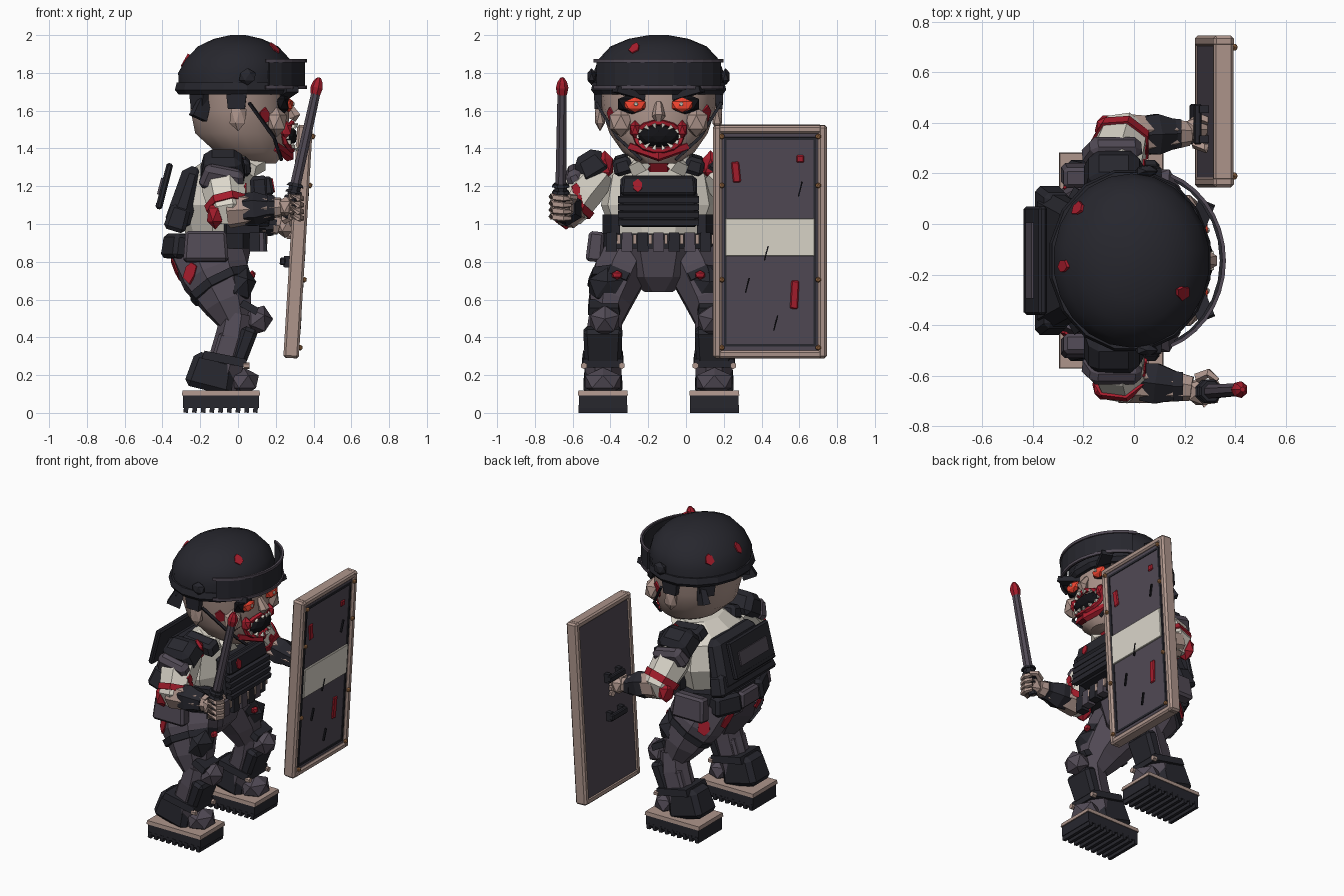
import bpy, bmesh, math, random
from mathutils import Vector as V, Euler, Matrix
from mathutils.bvhtree import BVHTree

if "Cube" in bpy.data.objects:
    bpy.data.objects.remove(bpy.data.objects["Cube"])

random.seed(4)
CY = -0.145                      # body centre line (figure faces +x)
SIDES = ((-1, "right"), (1, "left"))
COL = dict(dark=(.02, .02, .027), grey=(.082, .068, .09), skin=(.42, .3, .26), white=(.72, .68, .6),
           red=(.38, .012, .025), glow=(.9, .06, .03), black=(.006, .006, .008), brass=(.4, .18, .07))
MAT = {}
for k, c in COL.items():
    MAT[k] = bpy.data.materials.new(k)
    MAT[k].diffuse_color = (*c, 1)


def finish(name, bm, mat, smooth=None):
    bmesh.ops.recalc_face_normals(bm, faces=bm.faces)
    me = bpy.data.meshes.new(name)
    bm.to_mesh(me)
    bm.free()
    ob = bpy.data.objects.new(name, me)
    bpy.context.collection.objects.link(ob)
    me.materials.append(MAT[mat])
    if smooth:
        bpy.ops.object.select_all(action='DESELECT')
        ob.select_set(True)
        bpy.context.view_layer.objects.active = ob
        bpy.ops.object.shade_smooth_by_angle(angle=math.radians(smooth))
    return ob


def box(name, c, s, mat, rot=(0, 0, 0), taper=1, bev=0):
    bm = bmesh.new()
    bmesh.ops.create_cube(bm, size=1)
    for v in bm.verts:
        k = taper if v.co.z > 0 else 1
        v.co = V((v.co.x * s[0] * k, v.co.y * s[1] * k, v.co.z * s[2]))
    if bev:
        bmesh.ops.bevel(bm, geom=bm.edges[:], offset=bev, segments=1, affect='EDGES')
    bm.transform(Matrix.Translation(c) @ Euler(rot).to_matrix().to_4x4())
    return finish(name, bm, mat)


def blob(name, c, s, mat, sub=1, rot=(0, 0, 0)):
    bm = bmesh.new()
    bmesh.ops.create_icosphere(bm, subdivisions=sub, radius=1)
    bm.transform(Matrix.Translation(c) @ Euler(rot).to_matrix().to_4x4() @ Matrix.Diagonal((*s, 1)))
    return finish(name, bm, mat)


def tube(name, pts, radii, mat, n=7, flat=False, smooth=None):
    """Loft rings along a path; a radius may be a number or (u, v)."""
    bm, pts, rings = bmesh.new(), [V(p) for p in pts], []
    for i, p in enumerate(pts):
        t = (pts[min(i + 1, len(pts) - 1)] - pts[max(i - 1, 0)]).normalized()
        t = V((0, 0, 1)) if flat else t
        ref = V((0, 1, 0)) if abs(t.x) > .8 else V((1, 0, 0))
        u = (ref - t * ref.dot(t)).normalized()
        w = t.cross(u)
        r = radii[i] if isinstance(radii[i], tuple) else (radii[i],) * 2
        ang = [2 * math.pi * (j + .5) / n for j in range(n)]
        rings.append([bm.verts.new(p + u * r[0] * math.cos(a) + w * r[1] * math.sin(a)) for a in ang])
    for a, b in zip(rings, rings[1:]):
        for j in range(n):
            bm.faces.new((a[j], a[(j + 1) % n], b[(j + 1) % n], b[j]))
    bm.faces.new(rings[0])
    bm.faces.new(rings[-1])
    return finish(name, bm, mat, smooth)


def loft(name, rows, mat, n=10, smooth=None):
    """rows: (x, z, rx, ry) horizontal ellipses on the centre line."""
    return tube(name, [(x, CY, z) for x, z, _, _ in rows], [(a, b) for _, _, a, b in rows], mat, n, True, smooth)


def arc_band(name, cx, rx, ry, z0, z1, deg, mat, thick=.02, n=12):
    bm, prev = bmesh.new(), None
    for i in range(n + 1):
        a = math.radians(-deg + 2 * deg * i / n)
        q = [bm.verts.new((cx + (rx + k) * math.cos(a), CY + (ry + k) * math.sin(a), z))
             for k, z in ((0, z0), (thick, z0), (thick, z1), (0, z1))]
        if prev:
            for j in range(4):
                bm.faces.new((prev[j], prev[(j + 1) % 4], q[(j + 1) % 4], q[j]))
        else:
            bm.faces.new(q)
        prev = q
    bm.faces.new(prev)
    return finish(name, bm, mat)


def patch(name, ob, start, direction, r, mat="red"):
    """Ragged flat patch laid on the first surface hit."""
    tree = BVHTree.FromPolygons([v.co for v in ob.data.vertices], [p.vertices for p in ob.data.polygons])
    hit, nor, _, _ = tree.ray_cast(V(start), V(direction).normalized())
    if hit is None:
        return
    bm = bmesh.new()
    bmesh.ops.create_cone(bm, cap_ends=True, segments=6, radius1=1, radius2=.95, depth=.012)
    k = [random.uniform(.65, 1.2) for _ in range(6)]
    for v in bm.verts:
        j = round(math.atan2(v.co.y, v.co.x) / (math.pi / 3)) % 6
        v.co = V((v.co.x * r * k[j], v.co.y * r * 1.3 * k[j], v.co.z))
    bm.transform(Matrix.Translation(hit) @ nor.to_track_quat('Z', 'Y').to_matrix().to_4x4())
    finish(name, bm, mat)


# head, neck and face
skull = loft("head", [(.1, 1.32, .1, .1), (.07, 1.38, .19, .19), (.02, 1.48, .25, .26), (.01, 1.6, .265, .3),
                      (0, 1.76, .26, .32)], "skin", 18, 40)
loft("neck", [(-.03, 1.25, .1, .12), (.05, 1.37, .11, .12)], "red", 8)
for s, side in SIDES:
    Y = lambda d: CY + s * d
    blob(side + "_eye_socket", (.235, Y(.13), 1.635), (.045, .1, .06), "black", 1)
    blob(side + "_eye", (.268, Y(.125), 1.63), (.028, .065, .04), "glow", 1)
    blob(side + "_pupil", (.293, Y(.12), 1.635), (.008, .012, .012), "white", 1)
    box(side + "_brow", (.25, Y(.14), 1.69), (.07, .2, .035), "dark", (s * .25, 0, -s * .4))
    blob(side + "_cheek", (.205, Y(.2), 1.54), (.06, .07, .08), "skin")
    blob(side + "_ear", (.0, Y(.31), 1.57), (.05, .03, .08), "skin")
    box(side + "_ear_guard", (-.19, Y(.24), 1.62), (.09, .05, .13), "dark", (0, .4, -s * .5), .6)
    tube(side + "_chin_strap", [(.06, Y(.33), 1.64), (.19, Y(.22), 1.46), (.23, Y(.09), 1.34)], [.011] * 3, "dark", 4)
    patch(side + "_cheek_wound", skull, (.14, Y(1), 1.57), (0, -s, 0), .045)
    blob(side + "_mouth_smear", (.25, Y(.125), 1.5), (.04, .03, .05), "red")
tube("nose", [(.26, CY, 1.64), (.3, CY, 1.57), (.29, CY, 1.55)], [.02, .036, .02], "skin", 6)
blob("mouth_cavity", (.255, CY, 1.465), (.06, .115, .06), "black", 2)
ring = [2 * math.pi * i / 14 for i in range(15)]
lip = lambda a, k=1: (.29 - .05 * abs(math.cos(a)) ** 2, CY + .122 * k * math.cos(a), 1.463 + .074 * k * math.sin(a))
tube("lips", [lip(a) for a in ring], [.016] * 15, "red", 5)
for i, a in enumerate(ring[:-1]):
    p, q = V(lip(a, .95)), V(lip(a, .6))
    tube(f"tooth_{i}", [p + V((.018, 0, 0)), q + V((.018, 0, 0))], [.017, .003], "white", 4)
tube("bloody_jaw", [(.2, CY - .15, 1.41), (.27, CY, 1.36), (.2, CY + .15, 1.41)], [.025, .03, .025], "red", 5)

# helmet with raised visor
helmet = loft("helmet", [(-.015, 1.7, .3, .34), (-.01, 1.8, .31, .345), (0, 1.87, .28, .32), (0, 1.94, .215, .255),
                         (0, 1.98, .13, .16), (0, 2.0, .04, .05)], "dark", 22, 40)
loft("helmet_rim", [(-.015, 1.685, .305, .345), (-.015, 1.71, .325, .365), (-.015, 1.75, .315, .355)], "dark", 16)
arc_band("visor", .035, .305, .345, 1.72, 1.865, 66, "dark", .016, 10)
for z in (1.715, 1.855):
    arc_band("visor_trim", .035, .315, .352, z, z + .018, 70, "grey", .014, 14)
for s, side in SIDES:
    blob(side + "_visor_hinge", (.05, CY + s * .355, 1.78), (.05, .025, .045), "dark")
    for i, a in enumerate((1.6, 2.4)):
        box(f"{side}_neck_flap_{i}", (.28 * math.cos(a), CY + s * .32 * math.sin(a), 1.66), (.035, .09, .1),
            "dark", (0, 0, s * a), 1.25)
for i, (x, y) in enumerate([(.19, -.27), (-.22, .06), (-.28, -.17), (-.25, -.38)]):
    patch(f"helmet_stain_{i}", helmet, (x, y, 3), (0, 0, -1), .032)
patch("helmet_front_stain", helmet, (2, -.27, 1.93), (-1, 0, 0), .026)

# torso, vest and back carrier
loft("shirt", [(-.1, .92, .17, .24), (-.11, 1.1, .21, .31), (-.1, 1.26, .19, .28), (-.02, 1.36, .12, .17)], "white", 9)
box("vest_plate", (.12, CY, 1.12), (.1, .42, .27), "dark", (0, -.08, 0), .96, .02)
for i in range(4):
    box(f"vest_rib_{i}", (.185 - .004 * i, CY, 1.01 + .04 * i), (.04, .43, .03), "dark", (0, .15, 0))
chest = box("chest_flap", (.15, CY, 1.2), (.07, .4, .1), "dark", (0, -.15, 0), .95, .012)
patch("chest_stain", chest, (1, CY - .11, 1.2), (-1, 0, 0), .028)
box("back_carrier", (-.28, CY, 1.14), (.14, .56, .34), "dark", (0, .3, 0), .78, .04)
box("carrier_wing", (-.32, CY, 1.03), (.12, .6, .14), "dark", (0, .3, 0), .88, .02)
box("back_plate", (-.39, CY, 1.2), (.035, .43, .25), "dark", (0, .25, 0), 1, .01)
box("back_label", (-.412, CY, 1.2), (.012, .3, .09), "grey", (0, .25, 0))
for i in range(3):
    box(f"back_strap_{i}", (-.425 + .024 * i, CY, 1.1 + .085 * i), (.02, .41, .02), "dark", (0, .25, 0))
for s, side in SIDES:
    box(side + "_shoulder_strap", (-.05, CY + s * .19, 1.315), (.25, .11, .09), "dark", (s * -.3, .1, 0), .85, .02)
    box(side + "_collar", (.09, CY + s * .1, 1.31), (.08, .1, .06), "white", (s * -.4, .5, s * .5), .8)
    box(side + "_vest_side", (.02, CY + s * .25, 1.0), (.18, .05, .1), "dark", (0, 0, -s * .25))

# belt and pouches
loft("pelvis", [(-.1, .64, .08, .08), (-.12, .72, .17, .2), (-.12, .9, .21, .27)], "grey", 8)
loft("belt", [(-.12, .87, .25, .3), (-.12, .95, .25, .3)], "dark", 10)
for i in range(7):
    y = CY - .25 + i * .083
    box(f"belt_pouch_{i}", (.125 - .6 * (y - CY) ** 2, y, .905), (.06, .06, .1), "grey" if i % 2 else "dark", taper=.9)
    box(f"belt_clip_{i}", (.14 - .6 * (y - CY) ** 2, y + .04, .92), (.03, .018, .05), "skin")
for s, side in SIDES:
    box(side + "_hip_pouch", (-.17, CY + s * .335, .88), (.24, .09, .16), "grey", (s * .1, 0, 0), .9, .015)
    box(side + "_rear_pouch", (-.31, CY + s * .17, .88), (.14, .2, .13), "dark", (0, .1, s * -.4), .9, .02)
box("rear_pouch", (-.35, CY, .88), (.1, .2, .11), "grey", (0, 0, 0), .9, .015)

# legs, knee armour and boots
for s, side in SIDES:
    P = lambda x, d, z: (x, CY + s * d, z)
    thigh = tube(side + "_thigh", [P(-.17, .15, .86), P(-.12, .21, .73), P(-.05, .26, .58), P(-.01, .28, .47)],
                 [(.2, .14), (.19, .15), (.14, .12), .085], "grey", 8)
    tube(side + "_thigh_strap", [P(-.1, .235, .69), P(-.08, .25, .655)], [(.185, .145), (.175, .135)], "dark", 8)
    patch(side + "_thigh_wound", thigh, P(-.25, 1, .75), (0, -s, 0), .05)
    patch(side + "_seat_stain", thigh, P(-2, .17, .77), (1, 0, 0), .05)
    blob(side + "_thigh_pad", P(.015, .27, .67), (.08, .115, .105), "dark", 1, (0, .3, 0))
    blob(side + "_thigh_stain", P(.075, .22, .73), (.02, .03, .025), "red")
    tube(side + "_shin", [P(0, .28, .52), P(-.02, .29, .4), P(-.1, .295, .13)], [.09, .1, .1], "grey", 7)
    blob(side + "_knee_pad", P(.105, .285, .49), (.08, .09, .085), "grey", 1, (0, .4, 0))
    box(side + "_knee_band", P(.06, .29, .56), (.1, .17, .04), "dark", (0, .5, 0), .9)
    box(side + "_shin_guard", P(.035, .295, .36), (.08, .19, .19), "dark", (0, .35, 0), 1.1, .02)
    box(side + "_calf_guard", P(-.09, .295, .35), (.06, .15, .15), "grey", (0, .3, 0), 1, .015)
    box(side + "_boot_shaft", P(-.14, .295, .21), (.26, .21, .19), "dark", (0, .25, 0), .85, .03)
    box(side + "_boot_cuff", P(-.07, .295, .285), (.24, .22, .045), "dark", (0, .2, 0), .95)
    blob(side + "_toe_cap", P(.03, .295, .165), (.09, .11, .075), "grey")
    for k in (-1, 1):
        tube(f"{side}_lace_bolt_{k}", [P(.03, .295 + k * .1, .25), P(.06, .295 + k * .1, .25)], [.018, .018], "skin", 6)
    box(side + "_welt", P(-.09, .295, .105), (.415, .265, .025), "skin", taper=.98)
    box(side + "_sole", P(-.09, .295, .06), (.4, .255, .07), "dark")
    for i in range(9):
        box(f"{side}_tread_{i}", P(-.275 + i * .046, .295, .021), (.024, .26, .04), "dark", (0, .12, 0))

# arms: shoulder, elbow, wrist paths differ per side
ARMS = {"right": (-1, [(-.07, -.45, 1.29), (-.07, -.55, 1.18), (-.05, -.615, 1.07)], (.23, -.65, 1.09)),
        "left": (1, [(-.07, .15, 1.29), (-.07, .26, 1.18), (-.04, .35, 1.06)], (.22, .36, .99))}
for side, (s, pts, wrist) in ARMS.items():
    sh, mid, el = map(V, pts)
    w = V(wrist)
    sleeve = tube(side + "_sleeve", [sh, mid, el, el + V((.0, 0, -.07))], [.1, .12, .105, .06], "white", 7)
    box(side + "_shoulder_pad", sh + V((-.01, s * .05, .02)), (.25, .2, .15), "dark", (s * -.55, 0, 0), .75, .035)
    box(side + "_arm_plate", mid + V((-.01, s * .03, .06)), (.25, .1, .13), "grey", (s * -.45, .2, 0), .8, .025)
    tube(side + "_torn_cuff", [mid.lerp(el, .6), mid.lerp(el, .9)], [.122, .116], "red", 7)
    blob(side + "_elbow_wound", el + V((-.07, s * .02, -.02)), (.05, .07, .08), "red")
    blob(side + "_shoulder_wound", sh + V((.06, -s * .02, .02)), (.045, .05, .08), "red")
    a, b = el.lerp(w, .3), el.lerp(w, .8)
    tube(side + "_forearm", [el, a, w], [.095, .085, .05], "skin", 7)
    tube(side + "_bracer", [a, el.lerp(w, .5), b], [.085, .092, .062], "dark", 6)
    tube(side + "_bracer_band", [b - V((.02, 0, 0)), b + V((.02, 0, 0))], [.07, .065], "dark", 6)
    for i in range(3):
        patch(f"{side}_sleeve_stain_{i}", sleeve, mid.lerp(el, i * .4) + V((1, .03 * i - .03, 0)), (-1, 0, 0), .028)
    # gripping hand
    h = w + V((.03, 0, 0))
    blob(side + "_palm", h + V((0, s * .015, 0)), (.055, .06, .065), "skin")
    for i in range(4):
        z = .055 - .035 * i
        tube(f"{side}_finger_{i}", [h + V((.01, s * .06, z)), h + V((.06, s * .045, z - .005)), h + V((.075, 0, z - .01)),
                                    h + V((.055, -s * .04, z - .01))], [.019, .02, .018, .012], "skin", 5)
    tube(side + "_thumb", [h + V((-.01, -s * .04, .03)), h + V((.035, -s * .06, .05)), h + V((.07, -s * .03, .055))],
         [.022, .02, .013], "skin", 5)

# baton
b0, b1 = V((.265, -.665, 1.03)), V((.43, -.655, 1.775))
tube("baton_shaft", [b0.lerp(b1, .2), b0.lerp(b1, .92)], [.031, .026], "grey", 8)
tube("baton_tip", [b0.lerp(b1, k) for k in (.88, .93, .97, 1)], [.027, .034, .026, .01], "red", 7)
tube("baton_grip", [b0, b0.lerp(b1, .25)], [.028, .036], "dark", 8)
for k in (.09, .14, .18, .225):
    tube("grip_ring", [b0.lerp(b1, k), b0.lerp(b1, k + .018)], [.05, .042], "dark", 8)

# shield, built in its own leaning frame
TILT, SC = (0, .06, 0), V((.318, .445, .907))


def sbox(name, off, s, mat, bev=0, rx=0):
    return box(name, SC + Euler(TILT).to_matrix() @ V(off), s, mat, (rx, TILT[1], 0), 1, bev)


sbox("shield_panel", (-.004, 0, 0), (.06, .53, 1.16), "grey")
for k in (-1, 1):
    sbox("shield_side_frame", (0, k * .278, 0), (.082, .046, 1.235), "skin", .012)
    sbox("shield_end_frame", (0, 0, k * .597), (.08, .55, .042), "skin", .01)
    sbox("shield_side_groove", (.026, k * .238, 0), (.01, .014, 1.1), "dark")
    sbox("shield_end_groove", (.026, 0, k * .548), (.01, .48, .014), "dark")
    sbox("shield_handle", (-.075, -.05, k * .13 + .02), (.03, .16, .04), "dark", .006)
    for e in (-1, 1):
        sbox("handle_post", (-.045, -.05 + e * .06, k * .13 + .02), (.05, .03, .06), "dark")
        for z in (-.2, .3, .56, -.56):
            q = SC + Euler(TILT).to_matrix() @ V((.046, e * .255, z))
            blob("shield_bolt", q, (.014, .016, .016), "brass")
sbox("shield_label", (.032, 0, .025), (.014, .47, .2), "white", .003)
for i, (y, z, h, r) in enumerate([(-.18, .37, .11, .1), (.16, .44, .04, 0), (.13, -.28, .15, -.05)]):
    sbox(f"shield_stain_{i}", (.03, y, z), (.014, .042, h), "red", .006, r)
for i, (y, z) in enumerate([(.16, .28), (-.12, -.23), (-.02, -.06), (.03, -.43)]):
    sbox(f"shield_scratch_{i}", (.036, y, z), (.012, .007, .08), "black", 0, -.25)

for m in bpy.data.materials:
    if m.users and not m.is_grease_pencil:
        m.use_nodes = True
        m.node_tree.nodes["Principled BSDF"].inputs["Base Color"].default_value = m.diffuse_color
